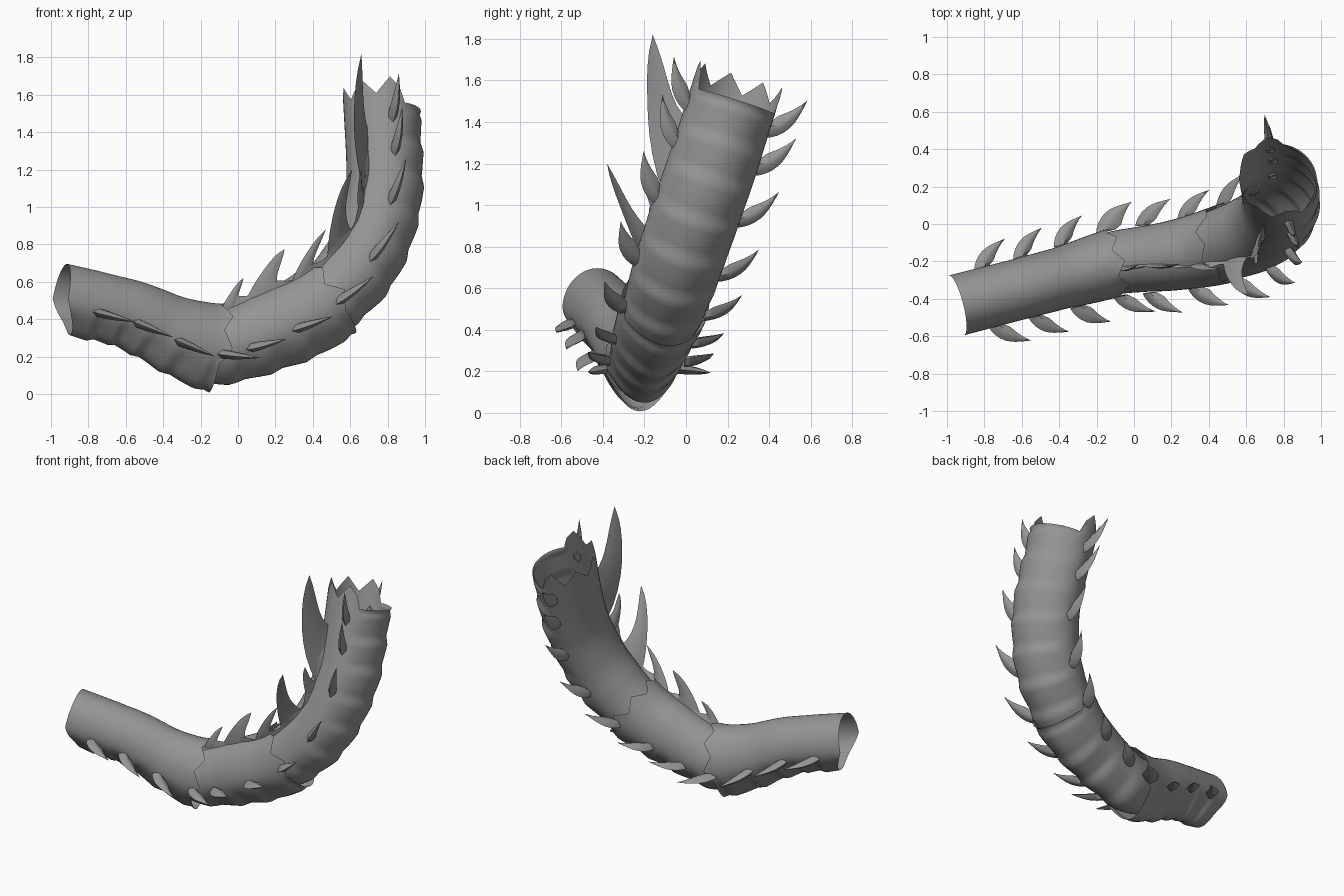
import bpy, bmesh, math
from mathutils import Vector as V

if "Cube" in bpy.data.objects:
    bpy.data.objects.remove(bpy.data.objects["Cube"])

grey = bpy.data.materials.new("stone grey")
grey.diffuse_color = (0.3, 0.3, 0.3, 1)
grey.use_nodes = True
grey.node_tree.nodes["Principled BSDF"].inputs["Base Color"].default_value = grey.diffuse_color

# centre line of the body and the direction of its back (dorsal) at each point
PATH = [V(p) for p in [(-.95, -.435, .51), (-.6, -.345, .43), (-.3, -.265, .3), (-.11, -.21, .25),
        (.03, -.19, .28), (.2, -.17, .345), (.4, -.13, .44), (.58, -.075, .6), (.70, -.015, .78),
        (.77, .06, 1.0), (.785, .13, 1.2), (.77, .225, 1.5)]]
BACK = [V(p) for p in [(0, 0, 1)] * 4 + [(-.1, 0, 1), (-.3, 0, .9), (-.5, -.05, .8), (-.7, -.05, .7),
        (-.85, -.05, .5), (-.95, -.1, .3), (-.97, -.2, .1), (-.97, -.25, 0)]]


def spline(pts, i, t):
    a, b, c, d = (pts[min(max(i + k, 0), len(pts) - 1)] for k in (-1, 0, 1, 2))
    return .5 * (2 * b + (c - a) * t + (2 * a - 5 * b + 4 * c - d) * t ** 2 + (3 * b - a - 3 * c + d) * t ** 3)


SAMP, DIST = [], [0.0]
for i in range(len(PATH) - 1):
    for k in range(12):
        SAMP.append((spline(PATH, i, k / 12), BACK[i].lerp(BACK[i + 1], k / 12)))
SAMP.append((PATH[-1], BACK[-1]))
for a, b in zip(SAMP, SAMP[1:]):
    DIST.append(DIST[-1] + (b[0] - a[0]).length)
LENGTH = DIST[-1]


def point(s):
    s = min(max(s, 0), LENGTH)
    j = next((k for k in range(len(DIST) - 1) if DIST[k + 1] >= s), len(DIST) - 2)
    f = (s - DIST[j]) / (DIST[j + 1] - DIST[j])
    return SAMP[j][0].lerp(SAMP[j + 1][0], f), SAMP[j][1].lerp(SAMP[j + 1][1], f)


def frame(s):
    """centre, tangent, dorsal and side direction at arc length s"""
    c, d = point(s)
    t = (point(s + .06)[0] - point(s - .06)[0]).normalized()
    d = (d - t * d.dot(t)).normalized()
    return c, t, d, t.cross(d)


def surface(s, ang, rv=.205, rh=.19):
    c, t, d, n = frame(s)
    return c + d * rv * math.cos(ang) + n * rh * math.sin(ang)


def finish(bm, name, angle=40):
    bmesh.ops.recalc_face_normals(bm, faces=bm.faces)
    me = bpy.data.meshes.new(name)
    bm.to_mesh(me)
    bm.free()
    ob = bpy.data.objects.new(name, me)
    bpy.context.collection.objects.link(ob)
    me.materials.append(grey)
    bpy.context.view_layer.objects.active = ob
    ob.select_set(True)
    bpy.ops.object.shade_smooth_by_angle(angle=math.radians(angle))
    ob.select_set(False)


# body segments: open tubes with soft belly plates, a keel and a toothed rim on the back half
def tube(name, s0, s1, rv, rh, plates, tooth, lift, keel, cut=0):
    N, per = 48, 10
    rows = plates * per
    bm = bmesh.new()
    rings = []
    for i in range(rows + 1):
        u = i / rows
        c, t, d, n = frame(s0 + (s1 - s0) * u)
        ph = (i % per) / per
        saw = 1 if i == rows else ph / .7 if ph <= .7 else (1 - ph) / .3
        q = u * (len(rv) - 1)
        k = min(int(q), len(rv) - 2)
        a_v = rv[k] + (rv[k + 1] - rv[k]) * (q - k)
        a_h = rh[k] + (rh[k + 1] - rh[k]) * (q - k)
        ring = []
        for j in range(N):
            ang = 2 * math.pi * j / N
            cs, sn = math.cos(ang), math.sin(ang)
            belly = min(1, max(0, -cs * 2 - .3))
            p = d * a_v * cs + n * a_h * sn
            if cs < 0:
                p *= 1 - keel * math.sin(2 * ang) ** 2
            p = c + p + p.normalized() * belly * .014 * (saw - .6)
            p += t * cut * max(0, -cs) * max(0, 1 - u / .4)
            if cs > -.3 and u > .85:
                zig = 1 - abs((j + 3) % 6 - 3) / 3
                p += t * (lift + tooth * zig) * ((u - .85) / .15) ** 2
            ring.append(bm.verts.new(p))
        rings.append(ring)
    for a, b in zip(rings, rings[1:]):
        for j in range(N):
            bm.faces.new((a[j], a[(j + 1) % N], b[(j + 1) % N], b[j]))
    finish(bm, name, 60)


tube("lower_body", 0, .89, [.19, .183, .2, .24], [.165, .163, .165, .185], 5, .05, .01, .1, .09)
tube("middle_body", .82, 1.57, [.19, .205, .22, .225], [.165, .175, .192, .213], 4, .06, 0, .06)
tube("upper_body", 1.48, LENGTH, [.19, .208, .207, .205, .203], [.19, .21, .215, .215, .213], 7, .09, .05, .02)


# lens-shaped blade between two base points, curving through ctrl to the tip
def blade(bm, b0, b1, ctrl, tip, thick, bulge):
    w = b1 - b0
    mid = (b0 + b1) / 2
    flat = w.cross(ctrl - mid).normalized()
    rows = []
    for k in range(9):
        t = k / 9
        c = mid * (1 - t) ** 2 + ctrl * 2 * t * (1 - t) + tip * t * t
        g = 2 * (1 - t) * (ctrl - mid) + 2 * t * (tip - ctrl)
        side = flat.cross(g).normalized()
        if side.dot(w) < 0:
            side = -side
        side = w.normalized().lerp(side, min(1, t * 2)).normalized()
        h = w.length / 2 * (1 - t ** 1.5) * (1 + bulge * math.sin(math.pi * t))
        f = flat * thick / 2 * (1 - t ** 2)
        rows.append([bm.verts.new(v) for v in (c - side * h, c - side * h * .3 + f, c + side * h * .3 + f,
                                               c + side * h, c + side * h * .3 - f, c - side * h * .3 - f)])
    top = bm.verts.new(tip)
    for a, b in zip(rows, rows[1:]):
        for j in range(6):
            bm.faces.new((a[j], a[(j + 1) % 6], b[(j + 1) % 6], b[j]))
    for j in range(6):
        bm.faces.new((rows[-1][j], rows[-1][(j + 1) % 6], top))


# thorns along both flanks
THORNS = [.19, .42, .67, .91, 1.08, 1.33, 1.58, 1.86, 2.17, 2.44, 2.63]
for name, sign in (("front_thorns", 1), ("back_thorns", -1)):
    bm = bmesh.new()
    for s in THORNS:
        ang = sign * math.radians(102 - 8 * max(0, s - 1.2))
        c, t, d, n = frame(s)
        rad = .155 + .05 * min(1, s / 1.8)
        b0, b1 = surface(s - .04, ang, .2, rad), surface(s + .04, ang, .2, rad)
        mid = (b0 + b1) / 2
        out = (n * sign - d * .1).normalized()
        big = 1.15 if s > 1.5 else 1
        blade(bm, b0, b1, mid + (out * .08 + t * .05) * big, mid + (out * .125 + t * .17) * big, .045, .35)
    finish(bm, name)


# crest of growing spikes on the back, drifting towards the front flank
def crest_angle(s):
    return math.radians(12 + 42 * min(1, max(0, (s - 1.2) / .8)))


CREST = [(.93, 1.1, (.03, -.21, .62)), (1.14, 1.34, (.25, -.21, .775)), (1.42, 1.58, (.47, -.24, .88)),
         (1.7, 1.93, (.61, -.38, 1.2)), (2.02, 2.17, (.66, -.21, 1.2)), (2.16, 2.56, (.66, -.16, 1.82))]
bm = bmesh.new()
for s0, s1, tip in CREST:
    b0, b1, tip = surface(s0, crest_angle(s0)), surface(s1, crest_angle(s1)), V(tip)
    m = (s0 + s1) / 2
    ang = crest_angle(m)
    c, t, d, n = frame(m)
    out = d * math.cos(ang) + n * math.sin(ang)
    mid = (b0 + b1) / 2
    ctrl = mid + out * max(.06, (tip - mid).dot(out) * .6) + t * (tip - mid).dot(t) * .35
    blade(bm, b0, b1, ctrl, tip, .02, -.4)
finish(bm, "crest_spikes")

# low wavy web joining the crest spikes
bm = bmesh.new()
prev = None
for i in range(61):
    s = .9 + 1.65 * i / 60
    ang = crest_angle(s)
    c, t, d, n = frame(s)
    out = d * math.cos(ang) + n * math.sin(ang)
    across = t.cross(out) * .012
    p = surface(s, ang) - out * .01
    h = (.035 + .015 * math.sin(s * 25)) * min(1, i / 6, (60 - i) / 6)
    row = [bm.verts.new(v) for v in (p - across, p + out * (h + .01), p + across)]
    if prev:
        for j in range(2):
            bm.faces.new((prev[j], prev[j + 1], row[j + 1], row[j]))
    prev = row
finish(bm, "crest_web")
